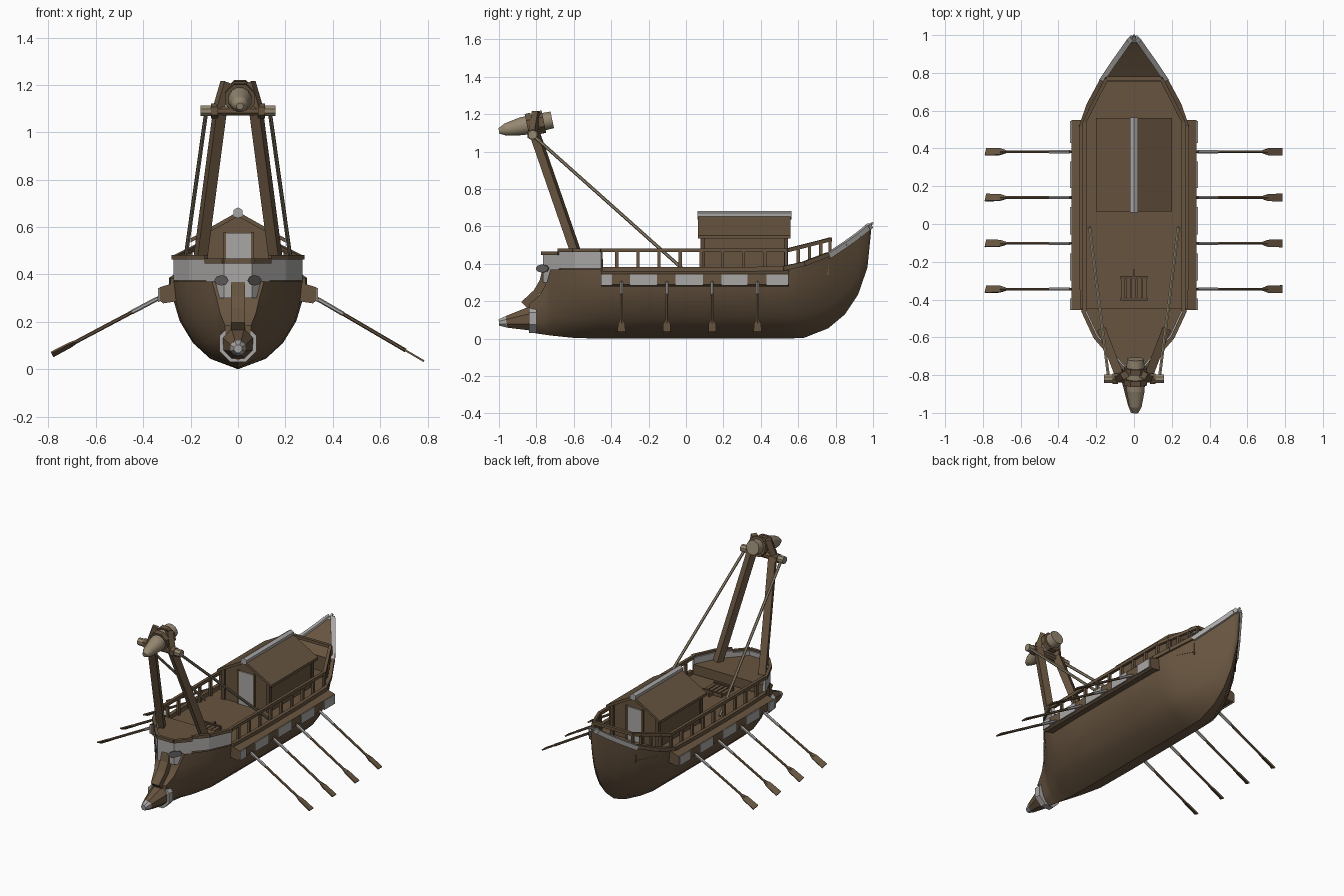
import bpy, bmesh, math
from mathutils import Vector

if "Cube" in bpy.data.objects:
    bpy.data.objects.remove(bpy.data.objects["Cube"])

def mat(name, c):
    m = bpy.data.materials.new(name)
    m.diffuse_color = (*c, 1)
    m.use_nodes = True
    m.node_tree.nodes["Principled BSDF"].inputs["Base Color"].default_value = m.diffuse_color
    return m

BROWN = mat("timber brown", (0.135, 0.088, 0.050))
DARK = mat("dark timber", (0.098, 0.064, 0.037))
TAN = mat("pale wood", (0.30, 0.245, 0.165))
GREY = mat("weathered grey", (0.40, 0.39, 0.38))
SHADE = mat("eye grey", (0.13, 0.125, 0.12))

def make(name, verts, faces, m, smooth=0):
    me = bpy.data.meshes.new(name)
    me.from_pydata([tuple(v) for v in verts], [], faces)
    bm = bmesh.new()
    bm.from_mesh(me)
    bmesh.ops.recalc_face_normals(bm, faces=bm.faces)
    bm.to_mesh(me)
    bm.free()
    me.materials.append(m)
    if smooth:
        me.polygons.foreach_set("use_smooth", [True] * len(me.polygons))
        me.set_sharp_from_angle(angle=math.radians(smooth))
    ob = bpy.data.objects.new(name, me)
    bpy.context.collection.objects.link(ob)
    return ob

def extrude(name, pts, d, m):
    """Closed polygon pushed along vector d."""
    n, pts, d = len(pts), [Vector(p) for p in pts], Vector(d)
    faces = [list(range(n)), list(range(n, 2 * n))]
    faces += [[i, (i + 1) % n, (i + 1) % n + n, i + n] for i in range(n)]
    return make(name, pts + [p + d for p in pts], faces, m)

def box(name, x0, x1, y0, y1, z0, z1, m):
    return extrude(name, [(x0, y0, z0), (x1, y0, z0), (x1, y1, z0), (x0, y1, z0)], (0, 0, z1 - z0), m)

def beam(name, p, q, r, m, n=4, r2=None, smooth=0):
    p, q = Vector(p), Vector(q)
    rot = (q - p).to_track_quat('Z', 'Y')
    v = []
    for c, rad in ((p, r), (q, r if r2 is None else r2)):
        for i in range(n):
            a = 2 * math.pi * (i + 0.5) / n
            v.append(c + rot @ Vector((rad * math.cos(a), rad * math.sin(a), 0)))
    f = [list(range(n)), list(range(n, 2 * n))]
    f += [[i, (i + 1) % n, (i + 1) % n + n, i + n] for i in range(n)]
    return make(name, v, f, m, smooth)

def path(name, pts, r, m, n=4):
    for a, b in zip(pts, pts[1:]):
        beam(name, a, b, r, m, n)

def wall(name, p, q, z0, z1, th, m):
    """Upright plate between two plan points, thickened inwards."""
    d = Vector((q[0] - p[0], q[1] - p[1], 0)).normalized()
    nrm = Vector((d.y, -d.x, 0))
    mid = Vector(((p[0] + q[0]) / 2, (p[1] + q[1]) / 2 + 0.3, 0))
    if nrm.dot(mid) > 0:
        nrm = -nrm
    return extrude(name, [(*p, z0), (*q, z0), (*q, z1), (*p, z1)], -nrm * -th, m)

# hull stations: y, keel z, sheer z, half width
ST = [(-.84, .035, .185, .055), (-.78, .025, .235, .075), (-.745, .02, .30, .09), (-.725, .017, .37, .11),
      (-.6, .004, .37, .205), (-.45, 0, .37, .272), (-.2, 0, .37, .28), (.25, 0, .37, .28), (.52, 0, .375, .278),
      (.63, .004, .40, .24), (.76, .055, .45, .17), (.85, .13, .51, .11), (.92, .235, .56, .06),
      (.97, .38, .60, .025), (.988, .56, .615, .006)]
PROF = [(1, 1), (.78, .97), (.55, .88), (.3, .68), (.12, .42), (0, 0)]

def at(y):
    for a, b in zip(ST, ST[1:]):
        if a[0] <= y <= b[0]:
            t = (y - a[0]) / (b[0] - a[0])
            return [a[i] + t * (b[i] - a[i]) for i in range(4)]

# hull shell
verts, faces = [], []
for y, zb, zt, w in ST:
    half = [(w * k, y, zb + t * (zt - zb)) for t, k in PROF]
    verts += half + [(-x, yy, z) for x, yy, z in half[-2::-1]]
N = 2 * len(PROF) - 1
for i in range(len(ST) - 1):
    faces += [[i * N + j, i * N + j + 1, (i + 1) * N + j + 1, (i + 1) * N + j] for j in range(N - 1)]
    if ST[i][0] < -.73 or ST[i][0] > .75:
        faces.append([i * N, i * N + N - 1, (i + 1) * N + N - 1, (i + 1) * N])
faces += [list(range(N)), list(range((len(ST) - 1) * N, len(ST) * N))]
make("hull", verts, faces, BROWN, 40)

# main deck and stern bulkhead
ys = [s[0] for s in ST if -.73 < s[0] < .77]
edge = [(at(y)[3] * .985, y, .355) for y in ys]
make("main_deck", edge + [(-x, y, z) for x, y, z in edge[::-1]], [list(range(2 * len(edge)))], BROWN)
box("stern_bulkhead", -.165, .165, .755, .765, .34, .452, BROWN)

# raised foredeck
bow = [(.272, -.455), (.205, -.60), (.135, -.68), (.06, -.765)]
ring = bow + [(-x, y) for x, y in bow[::-1]]
extrude("foredeck", [(x * .95, y + .01, .36) for x, y in ring], (0, 0, .065), BROWN)

# bow shield plates and their caps
for i, (p, q) in enumerate(zip(ring, ring[1:])):
    front = 2 <= i <= 4
    wall("bow_front_plate" if front else "bow_side_plate", p, q, .30 if front else .375,
         .455 if front else .468, .018, GREY)
    z = .457 if front else .472
    beam("bow_cap", (*p, z), (*q, z), .014, BROWN)
for s in (-1, 1):
    extrude("bow_eye", [(s * (.07 + .03 * math.cos(a)), -.757 + .03 * math.cos(a) * 1.13 - .008,
            .375 + .022 * math.sin(a)) for a in [k * math.pi / 4 for k in range(8)]], (0, -.005, 0), SHADE)

# bow stem and ram
path("bow_stem", [(0, -.74, .36), (0, -.755, .30), (0, -.79, .24), (0, -.86, .175)], .042, BROWN)
beam("ram_band", (0, -.84, .108), (0, -.80, .108), .085, GREY, 8)
beam("ram", (0, -.82, .108), (0, -.96, .09), .073, BROWN, 8, .034)
beam("ram_tip", (0, -.96, .09), (0, -1, .086), .034, GREY, 8, .018)

# stern tip trim
for s in (-1, 1):
    path("stern_trim", [(s * at(y)[3], y, at(y)[2] - .008) for y in (.76, .85, .92, .97, .985)], .02, GREY)
beam("stern_tip", (0, .97, .59), (0, 1, .622), .02, GREY, 4, .006)

# sides: gunwale, oar box, panels, rails, oars
for s in (-1, 1):
    path("gunwale", [(s * at(y)[3], y, at(y)[2]) for y in (-.45, -.2, .25, .52, .63, .76)], .017, BROWN)
    extrude("oar_box", [(s * x, -.455, z) for x, z in ((.24, .29), (.315, .278), (.332, .29), (.332, .345), (.27, .365))],
            (0, 1.005, 0), BROWN)
    for a, b in ((-.455, -.395), (-.30, -.155), (-.055, .09), (.19, .33), (.43, .545)):
        x = sorted((s * .331, s * .338))
        box("oar_box_panel", *x, a, b, .284, .343, GREY)
    path("rail", [(s * .262, -.46, .472), (s * .262, .54, .472), (s * .145, .77, .53)], .014, BROWN)
    for k in range(9):
        y = -.37 + k * .113
        beam("rail_post", (s * .262, y, .355), (s * .262, y, .472), .012, BROWN)
    for y in (.60, .66, .72, .77):
        t = (y - .54) / .23
        x = s * (.262 - .117 * t)
        beam("stern_rail_post", (x, y, at(y)[2] - .04), (x, y, .472 + .058 * t), .012, BROWN)
    tip = Vector((s * .785, 0, .034 if s > 0 else .062))
    root = Vector((s * .27, 0, .335))
    d = (tip - root).normalized()
    tilt = 0 if s > 0 else .45
    side = Vector((0, 1, 0)) * math.cos(tilt) + d.cross(Vector((0, 1, 0))) * math.sin(tilt)
    for k in range(4):
        o = Vector((0, -.345 + k * .2425, 0))
        beam("oar_shaft", root + o, tip + o - d * .09, .008, BROWN, 6)
        beam("oar_sleeve", root + o + d * .08, root + o + d * .20, .0095, GREY, 6)
        prof = [(.12, .008), (.085, .019), (0, .021)]
        pts = [tip + o - d * a + side * w for a, w in prof] + [tip + o - d * a - side * w for a, w in prof[::-1]]
        nrm = d.cross(side) * .008
        extrude("oar_blade", [p - nrm / 2 for p in pts], nrm, BROWN)
beam("stern_cross_rail", (-.145, .77, .53), (.145, .77, .53), .014, BROWN)

# deck house
extrude("house_walls", [(-.17, .09, .35), (.17, .09, .35), (.17, .09, .555), (0, .09, .65), (-.17, .09, .555)],
        (0, .445, 0), BROWN)
for s in (-1, 1):
    extrude("house_roof", [(0, .065, .645), (s * .2, .065, .535), (s * .2, .065, .552), (0, .065, .665)],
            (0, .495, 0), BROWN)
    for y in (.09, .535):
        beam("house_corner", (s * .168, y, .35), (s * .168, y, .555), .016, DARK)
for y0, y1 in ((.082, .09), (.535, .543)):
    box("house_door", -.05, .055, y0, y1, .355, .575, GREY)
    for x in (-.062, .055):
        box("door_frame", x, x + .012, y0 - .002, y1 + .002, .355, .58, BROWN)
beam("roof_ridge", (0, .062, .66), (0, .563, .66), .023, GREY, 6)

# deck hatch
for i in range(5):
    box("hatch_slat", -.07 + i * .029, -.047 + i * .029, -.405, -.275, .355, .372, BROWN)
for y in (-.405, -.29):
    box("hatch_frame", -.072, .072, y, y + .015, .355, .378, DARK)
box("hatch_handle", -.006, .006, -.275, -.24, .355, .375, BROWN)

# sheer-leg mast, crossbar and stays
for s in (-1, 1):
    beam("mast_leg", (s * .165, -.575, .42), (s * .075, -.81, 1.10), .032, BROWN, 4)
    beam("mast_stay", (s * .135, -.81, 1.08), (s * .235, -.02, .375), .009, TAN, 6)
    beam("crossbar_cap", (s * .115, -.82, 1.09), (s * .158, -.82, 1.09), .024, TAN, 8)
    beam("crossbar_collar", (s * .085, -.82, 1.09), (s * .115, -.82, 1.09), .032, BROWN, 6)
    beam("head_brace", (s * .085, -.82, 1.09), (s * .05, -.80, 1.21), .026, BROWN, 4)
beam("crossbar", (-.12, -.82, 1.09), (.12, -.82, 1.09), .021, BROWN, 8)

# swinging head: pointed front, bound middle, round back
def ax(y):
    return Vector((.008, y, 1.11 + (y + 1) * .21))
for a, b, r1, r2 in ((-1, -.965, .015, .034), (-.965, -.88, .034, .05), (-.88, -.78, .05, .05)):
    beam("head_point", ax(a), ax(b), r1, TAN, 12, r2, 40)
beam("head_back", ax(-.79), ax(-.715), .05, TAN, 12, .047, 40)
for y in (-.85, -.79):
    beam("head_band", ax(y), ax(y + .03), .066, BROWN, 8)
